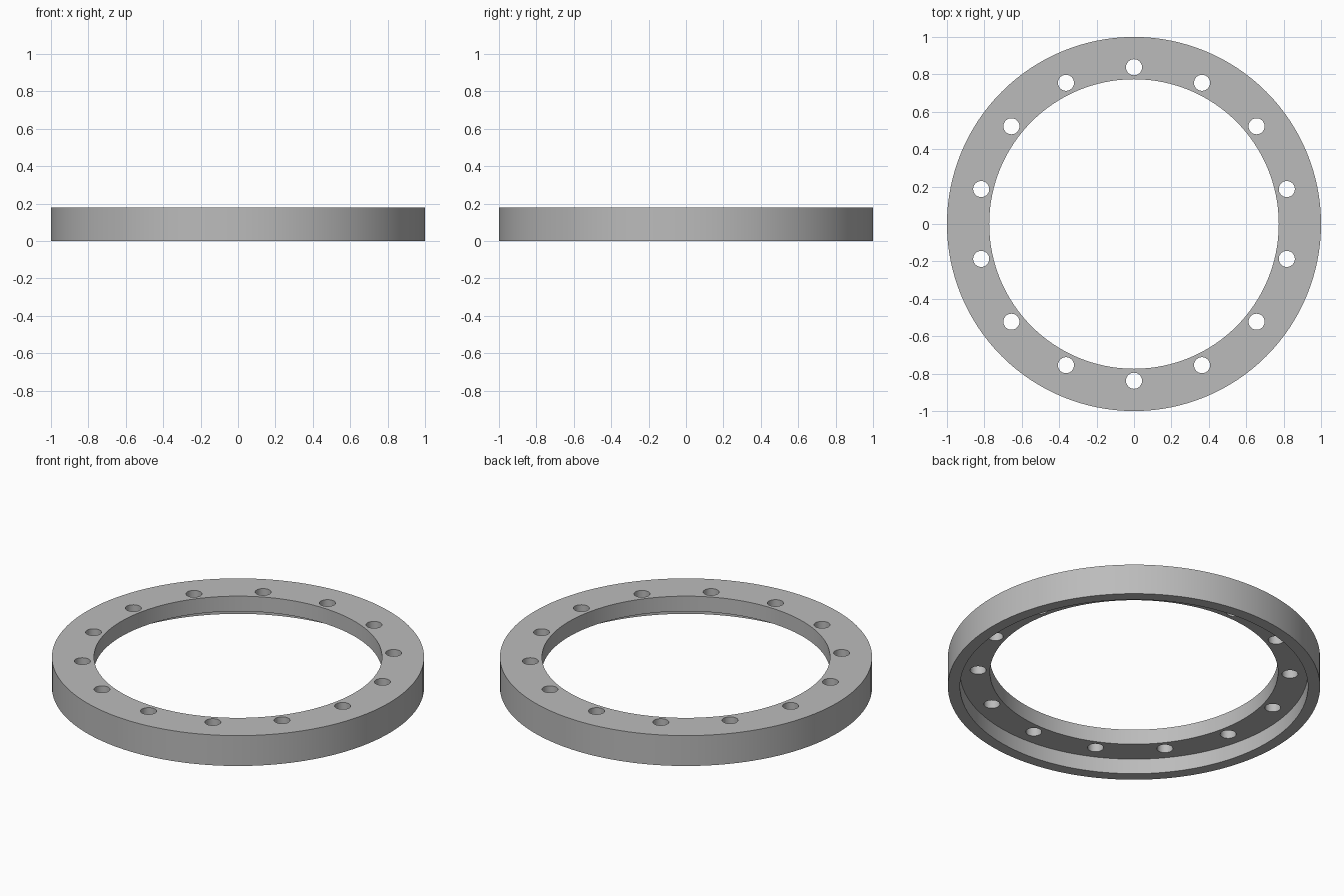
import bpy
import bmesh
from math import cos, sin, tau, radians
from mathutils import Matrix

OUTER, RECESS, BORE = 1.0, 0.935, 0.774
HEIGHT, STEP = 0.18, 0.09
HOLES, HOLE_CIRCLE, HOLE_RADIUS = 14, 0.838, 0.043
SEGMENTS = 128

if "Cube" in bpy.data.objects:
    bpy.data.objects.remove(bpy.data.objects["Cube"], do_unlink=True)


def make_object(name, bm):
    bmesh.ops.recalc_face_normals(bm, faces=bm.faces[:])
    mesh = bpy.data.meshes.new(name)
    bm.to_mesh(mesh)
    bm.free()
    obj = bpy.data.objects.new(name, mesh)
    bpy.context.collection.objects.link(obj)
    return obj


# Flange ring: stepped section turned about the vertical axis
profile = [(BORE, STEP), (RECESS, STEP), (RECESS, 0),
           (OUTER, 0), (OUTER, HEIGHT), (BORE, HEIGHT)]
bm = bmesh.new()
loops = []
for i in range(SEGMENTS):
    a = tau * i / SEGMENTS
    loops.append([bm.verts.new((r * cos(a), r * sin(a), z)) for r, z in profile])
for i, loop in enumerate(loops):
    following = loops[(i + 1) % SEGMENTS]
    for j in range(len(profile)):
        k = (j + 1) % len(profile)
        bm.faces.new((loop[j], following[j], following[k], loop[k]))
ring = make_object("flange_ring", bm)

# Bolt holes: a circle of cylinders cut through the web
bm = bmesh.new()
for i in range(HOLES):
    a = tau * (i / HOLES + 0.25)
    place = Matrix.Translation((HOLE_CIRCLE * cos(a), HOLE_CIRCLE * sin(a), HEIGHT / 2))
    bmesh.ops.create_cone(bm, cap_ends=True, segments=32, radius1=HOLE_RADIUS,
                          radius2=HOLE_RADIUS, depth=HEIGHT * 2, matrix=place)
cutter = make_object("bolt_hole_cutter", bm)
cutter.hide_render = True

cut = ring.modifiers.new("bolt_holes", 'BOOLEAN')
cut.operation = 'DIFFERENCE'
cut.solver = 'EXACT'
cut.object = cutter

bpy.ops.object.select_all(action='DESELECT')
ring.select_set(True)
bpy.context.view_layer.objects.active = ring
bpy.ops.object.modifier_apply(modifier=cut.name)
bpy.data.objects.remove(cutter, do_unlink=True)
bpy.ops.object.shade_smooth_by_angle(angle=radians(30))

# Plain grey metal
grey = bpy.data.materials.new("grey_metal")
grey.use_nodes = True
colour = (0.5, 0.5, 0.5, 1)
grey.diffuse_color = colour
grey.node_tree.nodes["Principled BSDF"].inputs["Base Color"].default_value = colour
ring.data.materials.clear()
ring.data.materials.append(grey)
